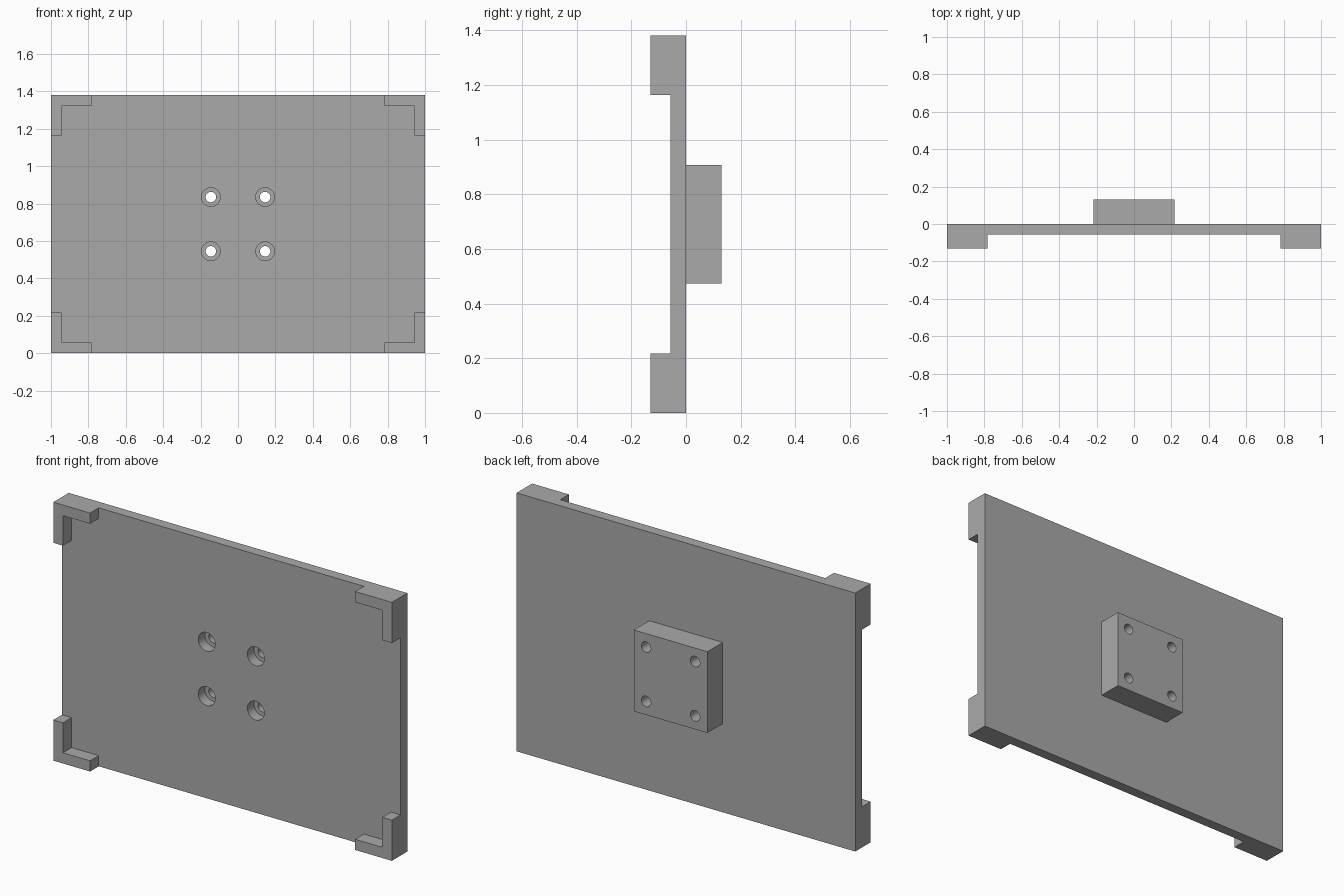
import bpy, bmesh, math
from mathutils import Matrix

if "Cube" in bpy.data.objects:
    bpy.data.objects.remove(bpy.data.objects["Cube"], do_unlink=True)

H, DEPTH, THICK = 1.38, 0.13, 0.057    # panel height, overall half depth, panel thickness
ARM, BLOCK = 0.217, 0.217              # bracket arm length, block half width
HOLE, BOLT_R, HEAD_R = 0.145, 0.028, 0.05
MID = H / 2

grey = bpy.data.materials.new("plain grey")
grey.use_nodes = True
colour = (0.4, 0.4, 0.4, 1)
grey.diffuse_color = colour
grey.node_tree.nodes["Principled BSDF"].inputs["Base Color"].default_value = colour


def finish(name, bm):
    bmesh.ops.recalc_face_normals(bm, faces=bm.faces)
    mesh = bpy.data.meshes.new(name)
    bm.to_mesh(mesh)
    bm.free()
    mesh.materials.append(grey)
    ob = bpy.data.objects.new(name, mesh)
    bpy.context.collection.objects.link(ob)
    return ob


def prism(name, outline, y0, y1):
    """Extrude an x-z outline from y0 to y1."""
    bm = bmesh.new()
    face = bm.faces.new([bm.verts.new((x, y0, z)) for x, z in outline])
    new = bmesh.ops.extrude_face_region(bm, geom=[face])["geom"]
    moved = [v for v in new if isinstance(v, bmesh.types.BMVert)]
    bmesh.ops.translate(bm, verts=moved, vec=(0, y1 - y0, 0))
    return finish(name, bm)


def rect(w, z0, z1):
    return [(-w, z0), (w, z0), (w, z1), (-w, z1)]


def hole_cutter(name, radius, y0, y1):
    """Four cylinders along y at the bolt positions."""
    bm = bmesh.new()
    for sx in (-1, 1):
        for sz in (-1, 1):
            place = Matrix.Translation((sx * HOLE, (y0 + y1) / 2, MID + sz * HOLE))
            bmesh.ops.create_cone(bm, cap_ends=True, segments=48, radius1=radius,
                                  radius2=radius, depth=y1 - y0,
                                  matrix=place @ Matrix.Rotation(math.pi / 2, 4, "X"))
    return finish(name, bm)


def combine(ob, other, operation):
    mod = ob.modifiers.new(operation.lower(), "BOOLEAN")
    mod.operation, mod.solver, mod.object = operation, "EXACT", other
    bpy.context.view_layer.objects.active = ob
    bpy.ops.object.modifier_apply(modifier=mod.name)
    bpy.data.objects.remove(other, do_unlink=True)


# Panel with an L-shaped bracket at each front corner
panel = prism("panel", rect(1, 0, H), -THICK, 0)
for sx in (-1, 1):
    for sz in (-1, 1):
        inner, wall = 1 - ARM, 1 - THICK
        shape = [(1, 0), (1, ARM), (wall, ARM), (wall, THICK), (inner, THICK), (inner, 0)]
        outline = [(sx * x, MID + sz * (z - MID)) for x, z in shape]
        combine(panel, prism("corner_bracket", outline, -DEPTH, 0), "UNION")

# Square mounting block on the back
block = prism("mounting_block", rect(BLOCK, MID - BLOCK, MID + BLOCK), 0, DEPTH)

# Wide bolt-head holes in the panel, narrow bolt holes through the block
combine(panel, hole_cutter("head_holes", HEAD_R, -0.2, 0.1), "DIFFERENCE")
combine(block, hole_cutter("bolt_holes", BOLT_R, -0.1, 0.2), "DIFFERENCE")

# Smooth hole walls, sharp edges elsewhere
for ob in (panel, block):
    bpy.ops.object.select_all(action="DESELECT")
    ob.select_set(True)
    bpy.context.view_layer.objects.active = ob
    bpy.ops.object.shade_smooth_by_angle(angle=math.radians(30))
